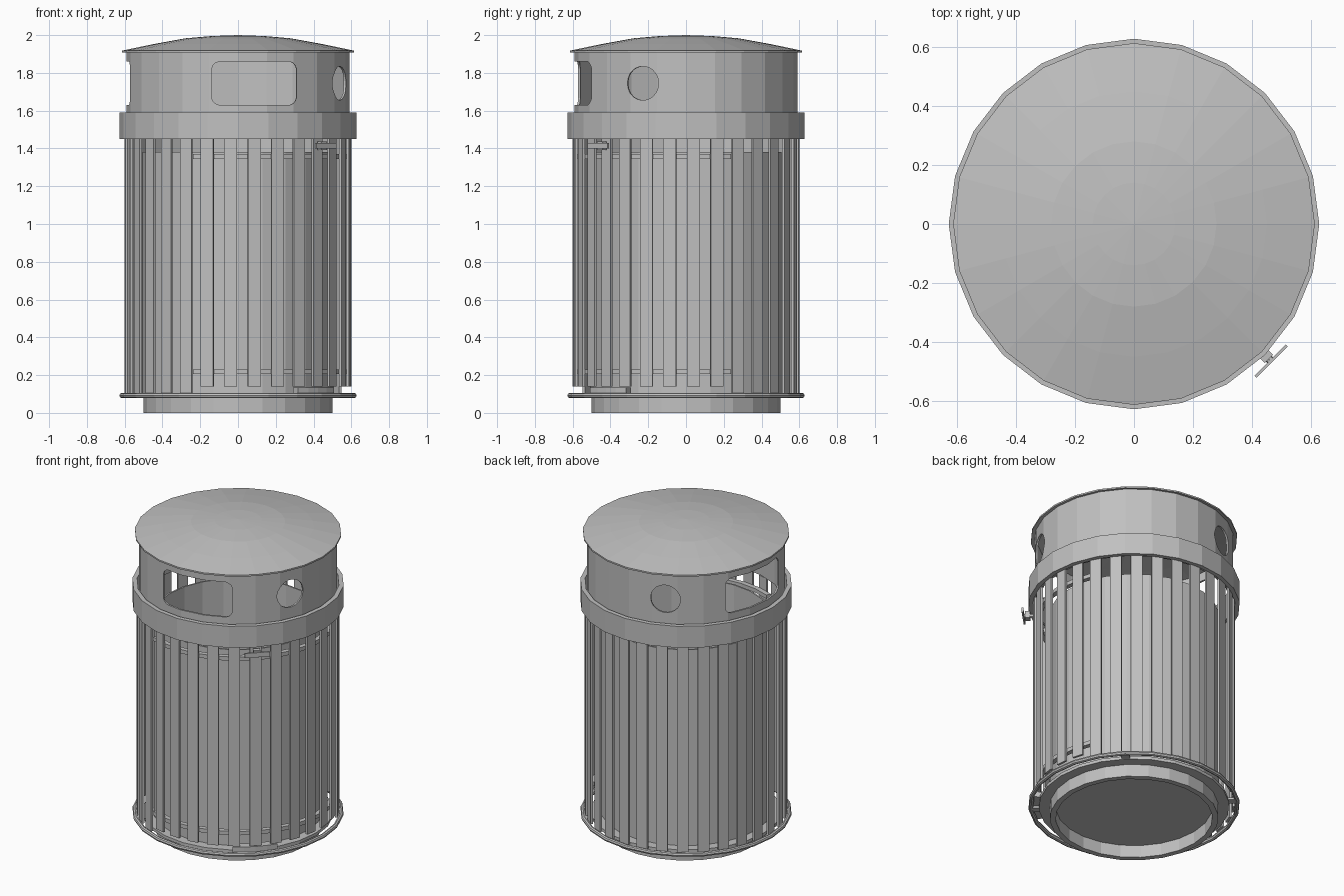
import bpy, bmesh
from math import radians, cos, sin, pi
from mathutils import Matrix, Vector

cube = bpy.data.objects.get("Cube")
if cube:
    bpy.data.objects.remove(cube, do_unlink=True)

grey = bpy.data.materials.new("painted grey metal")
grey.use_nodes = True
COLOUR = (0.53, 0.53, 0.53, 1)
grey.diffuse_color = COLOUR
grey.node_tree.nodes["Principled BSDF"].inputs["Base Color"].default_value = COLOUR

SEGS = 24
DOOR_MID = -45      # direction of the door's centre, in degrees
DOOR_HALF = 69


def finish(name, bm):
    bmesh.ops.recalc_face_normals(bm, faces=bm.faces)
    mesh = bpy.data.meshes.new(name)
    bm.to_mesh(mesh)
    bm.free()
    mesh.materials.append(grey)
    ob = bpy.data.objects.new(name, mesh)
    bpy.context.collection.objects.link(ob)
    return ob


def lathe(name, profile, start=0, sweep=360, segs=SEGS):
    """Sweep a closed (radius, z) outline about the z axis."""
    bm = bmesh.new()
    full = sweep == 360
    rings = []
    for i in range(segs if full else segs + 1):
        a = radians(start + sweep * i / segs)
        rings.append([bm.verts.new((r * cos(a), r * sin(a), z)) for r, z in profile])
    n = len(profile)
    for i in range(segs):
        p, q = rings[i], rings[(i + 1) % len(rings)]
        for j in range(n):
            k = (j + 1) % n
            bm.faces.new((p[j], q[j], q[k], p[k]))
    if not full:
        bm.faces.new(rings[0])
        bm.faces.new(rings[-1])
    bmesh.ops.remove_doubles(bm, verts=bm.verts, dist=0.0001)
    return finish(name, bm)


def tube(name, r_in, r_out, z0, z1, **kw):
    return lathe(name, [(r_in, z0), (r_out, z0), (r_out, z1), (r_in, z1)], **kw)


def place(angle, r, z):
    """Frame with local x pointing outward, local y tangential."""
    return Matrix.Rotation(radians(angle), 4, 'Z') @ Matrix.Translation((r, 0, z))


def add_box(bm, frame, size):
    bmesh.ops.create_cube(bm, size=1, matrix=frame @ Matrix.Diagonal((*size, 1)))


def slats(name, angles, z0, z1):
    bm = bmesh.new()
    for a in angles:
        add_box(bm, place(a, 0.592, (z0 + z1) / 2), (0.014, 0.069, z1 - z0))
    return finish(name, bm)


def cut_opening(target, angle, width, height, corner, steps):
    """Cut a rounded opening radially through the target's wall."""
    bm = bmesh.new()
    outline = []
    for q, (sy, sz) in enumerate([(1, 1), (-1, 1), (-1, -1), (1, -1)]):
        for s in range(steps):
            a = pi / 2 * (q + (s + 0.5) / steps)
            outline.append((sy * (width / 2 - corner) + corner * cos(a),
                            sz * (height / 2 - corner) + corner * sin(a)))
    frame = place(angle, 0.4, 1.745)
    face = bm.faces.new([bm.verts.new(frame @ Vector((0, y, z))) for y, z in outline])
    ext = bmesh.ops.extrude_face_region(bm, geom=[face])
    out = Matrix.Rotation(radians(angle), 3, 'Z') @ Vector((0.4, 0, 0))
    bmesh.ops.translate(bm, vec=out, verts=[v for v in ext["geom"] if isinstance(v, bmesh.types.BMVert)])
    cutter = finish("opening_cutter", bm)
    cutter.hide_render = True
    mod = target.modifiers.new("opening", 'BOOLEAN')
    mod.operation, mod.solver, mod.object = 'DIFFERENCE', 'EXACT', cutter
    bpy.context.view_layer.objects.active = target
    bpy.ops.object.modifier_apply(modifier=mod.name)
    bpy.data.objects.remove(cutter, do_unlink=True)


# Base: foot ring, floor plate and rounded bumper ring
tube("foot_ring", 0.465, 0.5, 0, 0.085)
lathe("floor_plate", [(0, 0.08), (0.565, 0.08), (0.565, 0.1), (0, 0.1)])
lathe("bumper_ring", [(0.614 + 0.014 * cos(t * pi / 4), 0.092 + 0.014 * sin(t * pi / 4))
                      for t in range(8)])

# Spokes joining the bumper ring to the floor plate
bm = bmesh.new()
for a in range(45, 405, 90):
    add_box(bm, place(a, 0.585, 0.092), (0.06, 0.05, 0.014))
finish("bumper_spokes", bm)

# Open-topped inner bin
lathe("inner_bin", [(0, 0.1), (0.505, 0.1), (0.505, 1.38), (0.495, 1.38), (0.495, 0.12), (0, 0.12)])

# Slatted wall and slatted door
FIXED = 19
slats("wall_slats", [27.6 + 214.8 * i / (FIXED - 1) for i in range(FIXED)], 0.1, 1.47)
slats("door_slats", [DOOR_MID + 12.2 * i for i in range(-5, 6)], 0.14, 1.45)
for label, z in (("lower", 0.205), ("upper", 1.345)):
    tube("door_rail_" + label, 0.555, 0.586, z, z + 0.025,
         start=DOOR_MID - DOOR_HALF, sweep=2 * DOOR_HALF, segs=12)
tube("door_latch_plate", 0.55, 0.6, 0.1, 0.135, start=DOOR_MID - 13, sweep=26, segs=4)

# Collar band
tube("collar_band", 0.6, 0.628, 1.45, 1.59)

# Hood with a wide opening and a round one on each side
hood = tube("hood", 0.578, 0.59, 1.46, 1.915)
for side in (-1, 1):
    cut_opening(hood, 45 + side * 126, 0.455, 0.23, 0.045, 4)
    cut_opening(hood, 45 + side * 68, 0.18, 0.18, 0.0899, 6)

# Shallow domed lid
lathe("lid", [(0, 2.0), (0.14, 1.995), (0.28, 1.983), (0.45, 1.952), (0.613, 1.918), (0.613, 1.908),
              (0.45, 1.94), (0.28, 1.971), (0, 1.988)])

# T-shaped door handle
bm = bmesh.new()
bmesh.ops.create_cone(bm, cap_ends=True, segments=8, radius1=0.014, radius2=0.014, depth=0.09,
                      matrix=place(DOOR_MID, 0.615, 1.415) @ Matrix.Rotation(pi / 2, 4, 'Y'))
add_box(bm, place(DOOR_MID, 0.632, 1.415), (0.03, 0.04, 0.045))
add_box(bm, place(DOOR_MID, 0.657, 1.415), (0.01, 0.15, 0.03))
finish("door_handle", bm)
